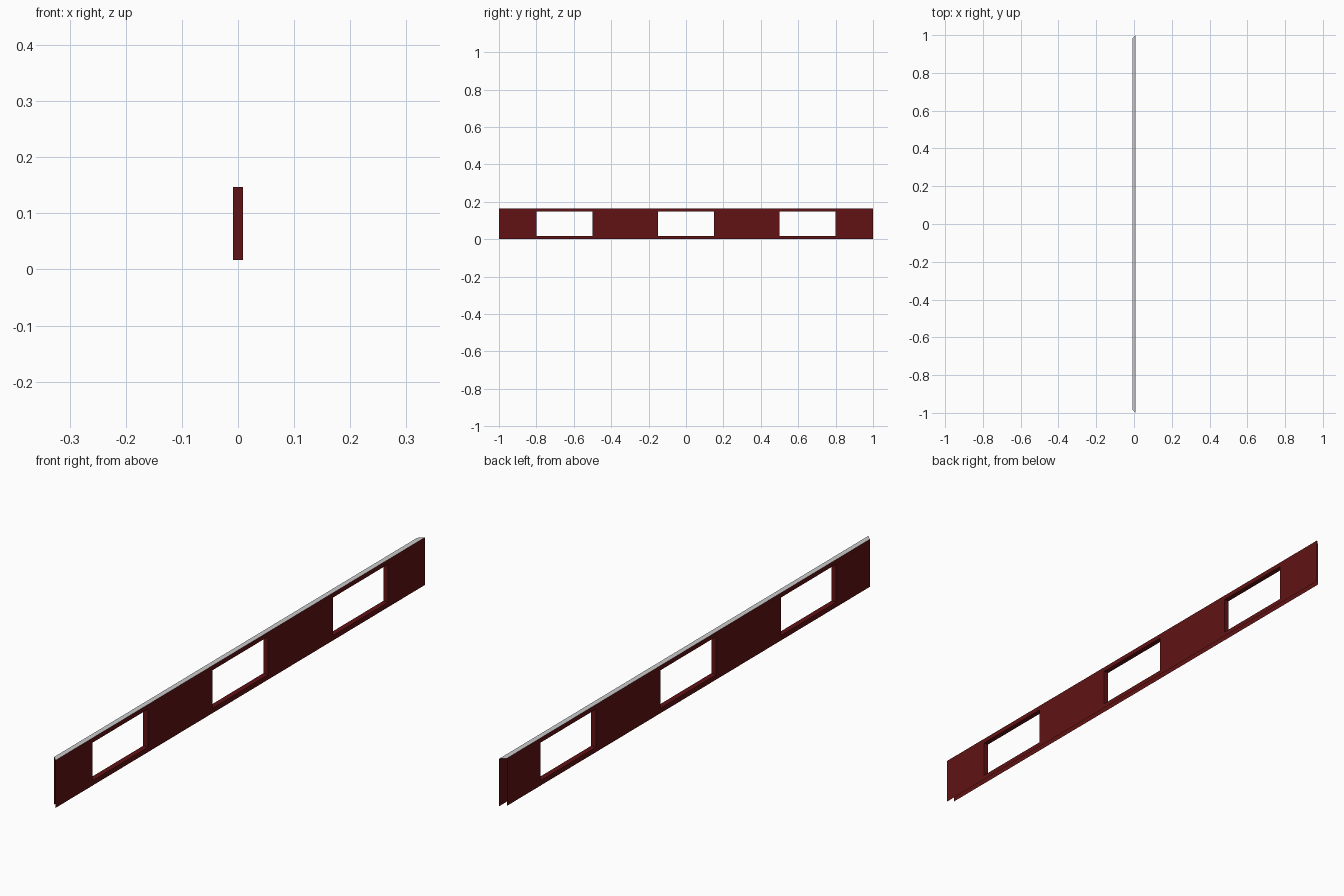
import bpy
import bmesh

if "Cube" in bpy.data.objects:
    bpy.data.objects.remove(bpy.data.objects["Cube"])

HALF_T = 0.009          # half the wall thickness
HEIGHT = 0.163
SILL, HEAD = 0.017, 0.147
OUTER_END, INNER_END = 1.0, 0.982   # mitred ends: inner skin is shorter
WINDOWS = [(-0.8, -0.5), (-0.15, 0.15), (0.5, 0.8)]

red = bpy.data.materials.new("dark_red")
red.diffuse_color = (0.12, 0.006, 0.007, 1)
red.use_nodes = True
red.node_tree.nodes["Principled BSDF"].inputs["Base Color"].default_value = red.diffuse_color


def make_object(name, quads, material=None):
    """Build one flat-shaded mesh object from a list of quads."""
    bm = bmesh.new()
    for quad in quads:
        bm.faces.new([bm.verts.new(p) for p in quad])
    bmesh.ops.remove_doubles(bm, verts=bm.verts, dist=1e-5)
    mesh = bpy.data.meshes.new(name)
    bm.to_mesh(mesh)
    bm.free()
    obj = bpy.data.objects.new(name, mesh)
    bpy.context.collection.objects.link(obj)
    if material:
        mesh.materials.append(material)
    return obj


def skin(x, end):
    """One wall face as a grid of quads that leaves out the window cells."""
    ys = [-end] + [y for w in WINDOWS for y in w] + [end]
    zs = [0, SILL, HEAD, HEIGHT]
    quads = []
    for i, (y0, y1) in enumerate(zip(ys, ys[1:])):
        for j, (z0, z1) in enumerate(zip(zs, zs[1:])):
            if i % 2 == 1 and j == 1:
                continue
            quad = [(x, y0, z0), (x, y1, z0), (x, y1, z1), (x, y0, z1)]
            quads.append(quad if x > 0 else quad[::-1])
    return quads


def reveal(y0, y1):
    """Four faces lining a window opening, facing into the opening."""
    ring = [(y0, SILL), (y1, SILL), (y1, HEAD), (y0, HEAD)]
    return [[(HALF_T, *a), (HALF_T, *b), (-HALF_T, *b), (-HALF_T, *a)]
            for a, b in zip(ring, ring[1:] + ring[:1])]


# Wall: two skins joined by window linings, open at the ends and underneath
wall = skin(HALF_T, OUTER_END) + skin(-HALF_T, INNER_END)
for window in WINDOWS:
    wall += reveal(*window)
make_object("window_wall", wall, red)

# Grey top strip with mitred ends
make_object("top_strip", [[(HALF_T, -OUTER_END, HEIGHT), (HALF_T, OUTER_END, HEIGHT),
                           (-HALF_T, INNER_END, HEIGHT), (-HALF_T, -INNER_END, HEIGHT)]])
